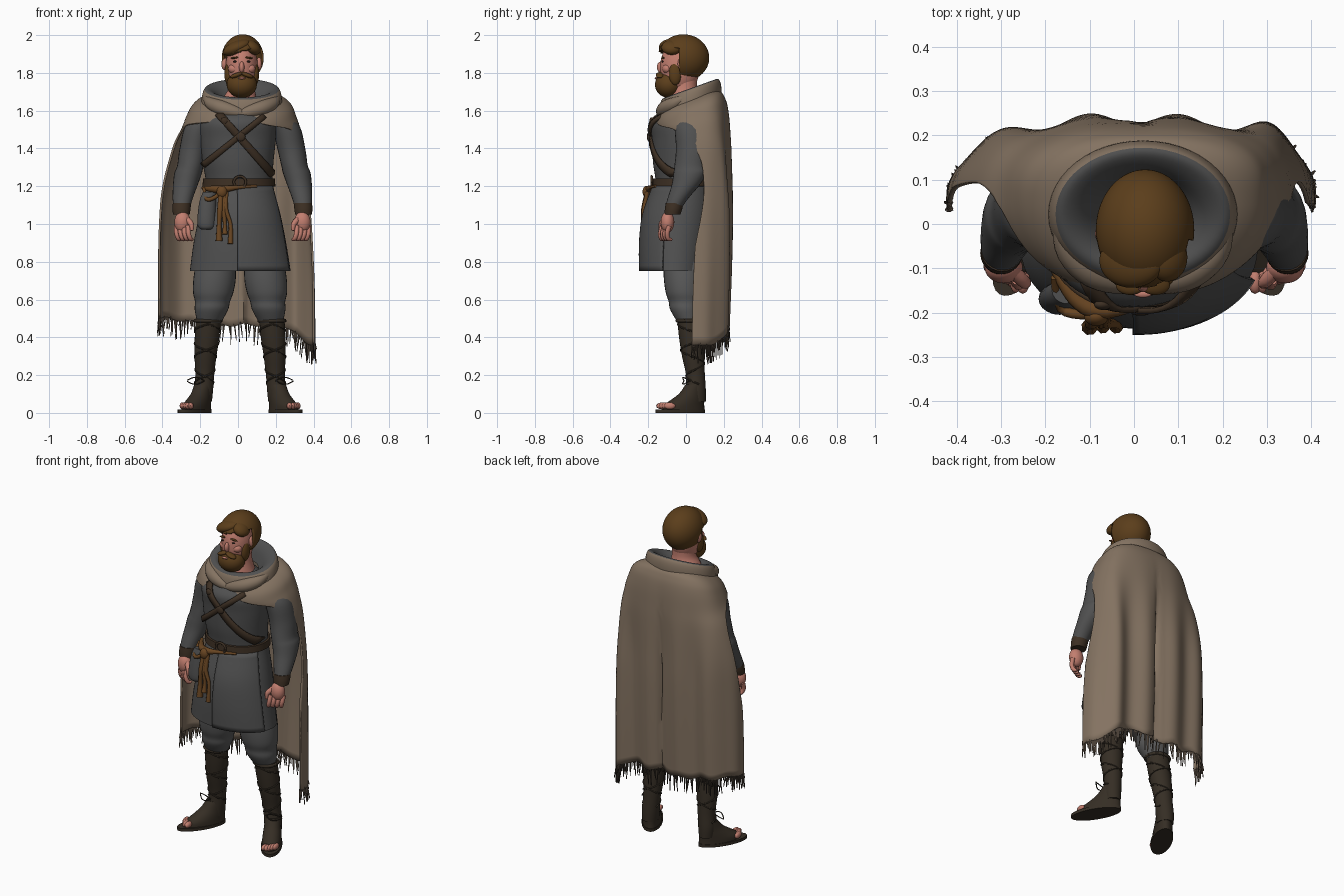
import bpy, bmesh, math, random
from mathutils import Vector, Matrix

random.seed(4)
if "Cube" in bpy.data.objects:
    bpy.data.objects.remove(bpy.data.objects["Cube"])

def material(name, *rgb):
    m = bpy.data.materials.new(name)
    m.use_nodes = True
    m.diffuse_color = (*rgb, 1)
    node = next(n for n in m.node_tree.nodes if n.type == 'BSDF_PRINCIPLED')
    node.inputs["Base Color"].default_value = (*rgb, 1)
    return m

TAN, GREY = material("cape tan", .23, .17, .12), material("tunic grey", .08, .08, .08)
TROUSER, BOOT = material("trouser grey", .1, .1, .1), material("boot brown", .036, .027, .018)
HAIR, SKIN = material("hair brown", .105, .048, .011), material("skin", .54, .21, .16)
SASH, STRAP = material("sash leather", .14, .06, .016), material("strap brown", .047, .029, .017)
FRINGE, DARK = material("fringe dark", .07, .052, .038), material("eye dark", .04, .025, .02)

def finish(name, bm, mat, solid=0):
    bmesh.ops.recalc_face_normals(bm, faces=bm.faces[:])
    me = bpy.data.meshes.new(name)
    bm.to_mesh(me)
    bm.free()
    me.materials.append(mat)
    me.shade_smooth()
    me.set_sharp_from_angle(angle=math.radians(50))
    ob = bpy.data.objects.new(name, me)
    bpy.context.collection.objects.link(ob)
    if solid:
        mod = ob.modifiers.new("thickness", 'SOLIDIFY')
        mod.thickness, mod.offset = solid, 0

def grid(name, rows, mat, wrap=True, cap=True, solid=0):
    """Skin a list of point rows; wrap closes each row into a ring."""
    bm = bmesh.new()
    vs = [[bm.verts.new(p) for p in row] for row in rows]
    n = len(rows[0])
    for a, b in zip(vs, vs[1:]):
        for i in range(n if wrap else n - 1):
            j = (i + 1) % n
            bm.faces.new((a[i], a[j], b[j], b[i]))
    if wrap and cap:
        bm.faces.new(vs[0])
        bm.faces.new(vs[-1])
    finish(name, bm, mat, solid)

def spline(rows, k=4):
    """Catmull-Rom through tuples."""
    out, last = [], len(rows) - 1
    for i in range(last):
        p = [rows[max(0, min(last, i + d))] for d in (-1, 0, 1, 2)]
        for t in (j/k for j in range(k)):
            out.append(tuple(.5 * (2*b + (c-a)*t + (2*a-5*b+4*c-d)*t*t + (3*b-a-3*c+d)*t**3) for a, b, c, d in zip(*p)))
    return out + [tuple(rows[-1])]

def loft(name, rows, mat, n=32, tilt=0, cap=True, mtx=Matrix()):
    """Stack ellipses given as (cx, cy, z, rx, ry)."""
    turn = [(math.cos(2*math.pi*i/n), math.sin(2*math.pi*i/n)) for i in range(n)]
    grid(name, [[mtx @ Vector((x + rx*c, y + ry*s, z + tilt*ry*s)) for c, s in turn] for x, y, z, rx, ry in rows], mat, cap=cap)

def sweep(name, pts, radii, mat, n=8, k=4):
    """Round tube along a path with a radius at each point."""
    path, rows = spline([(*p, r) for p, r in zip(pts, radii)], k), []
    for i, q in enumerate(path):
        t = Vector(path[min(i+1, len(path)-1)][:3]) - Vector(path[max(i-1, 0)][:3])
        u = t.cross(Vector((.3, .9, .13))).normalized()
        v = t.cross(u).normalized()
        rows.append([Vector(q[:3]) + q[3]*(u*math.cos(a) + v*math.sin(a)) for a in (2*math.pi*j/n for j in range(n))])
    grid(name, rows, mat)

def blob(name, c, r, mat, turn=0, keep=lambda c: True, solid=0, seg=32):
    bm = bmesh.new()
    m = Matrix.Translation(c) @ Matrix.Rotation(turn, 4, 'Y') @ Matrix.Diagonal((*r, 1))
    bmesh.ops.create_uvsphere(bm, u_segments=seg, v_segments=seg*2//3, radius=1, matrix=m)
    bmesh.ops.delete(bm, geom=[f for f in bm.faces if not keep(f.calc_center_median())], context='FACES')
    finish(name, bm, mat, solid)

def row_at(rows, z):
    for a, b in zip(rows, rows[1:]):
        if b[2] <= z <= a[2]:
            return [p + (q - p) * (a[2] - z) / max(a[2] - b[2], 1e-6) for p, q in zip(a, b)]
    return rows[0] if z > rows[0][2] else rows[-1]

def on(rows, a, z, off):
    """Point on a loft at an angle and height, pushed out by off."""
    cx, cy, _, rx, ry = row_at(rows, z)
    return Vector((cx + (rx+off)*math.cos(a), cy + (ry+off)*math.sin(a), z))

# Tunic with flared, overlapping skirt
tunic = spline([(.015, .0, 1.655, .085, .085), (.01, 0, 1.6, .16, .13), (0, -.02, 1.54, .2, .165),
                (0, -.02, 1.45, .2, .16), (0, -.015, 1.33, .188, .16), (.005, -.01, 1.24, .177, .152),
                (.005, -.01, 1.2, .18, .155), (.01, -.035, 1.05, .215, .183),
                (.01, -.05, .9, .245, .185), (.012, -.057, .75, .267, .178)], 5)
loft("tunic", tunic + [(.012, -.057, .76, .245, .16)], GREY, 56)
grid("skirt_overlap", [[on(tunic, math.radians(-93 + 4*j), 1.2 - .028*i, .008) for j in range(19)] for i in range(17)],
     GREY, wrap=False, solid=.012)

# Belt, buckle and crossed straps
grid("belt", [[on(tunic, math.radians(6*i), z, o) for i in range(60)]
              for z, o in ((1.198, .002), (1.2, .013), (1.24, .013), (1.242, .002))], STRAP, cap=False)
sweep("belt_buckle", [(.01 + .032*math.cos(a), -.182, 1.222 + .03*math.sin(a))
                      for a in (math.pi*i/6 for i in range(13))], [.007]*13, STRAP)
def strap(name, x0, z0, x1, z1, w, off):
    d, rows = Vector((x1-x0, z1-z0)).normalized(), []
    for x, z in ((x0 + (x1-x0)*i/24, z0 + (z1-z0)*i/24) for i in range(25)):
        rows.append([])
        for px, pz in ((x - d.y*s, z + d.x*s) for s in (-w, 0, w)):
            cx, _, _, rx, _ = row_at(tunic, pz)
            rows[-1].append(on(tunic, -math.acos(max(-1, min(1, (px-cx)/rx))), pz, off))
    grid(name, rows, STRAP, wrap=False, solid=.012)
strap("chest_strap_long", -.1, 1.585, .178, 1.26, .019, .008)
strap("chest_strap_short", .135, 1.575, -.175, 1.31, .015, .012)
blob("strap_buckle", (.015, -.197, 1.462), (.024, .01, .024), STRAP, .8)
blob("upper_strap_buckle", (-.07, -.182, 1.545), (.022, .012, .018), STRAP, .8)

# Pouch and knotted sash on the right hip
loft("pouch", spline([(-.15, -.15, 1.17, .035, .03), (-.16, -.16, 1.12, .044, .033), (-.167, -.168, 1.03, .048, .036),
                      (-.167, -.17, .985, .044, .033), (-.167, -.17, .97, .025, .02)]), GREY, 20)
sweep("sash_band", [(-.185, -.09, 1.19), (-.135, -.165, 1.185), (-.08, -.195, 1.185), (.01, -.185, 1.195), (.1, -.16, 1.2)],
      [.01, .018, .02, .01, .007], SASH)
sweep("sash_loop", [(-.18, -.12, 1.19), (-.165, -.19, 1.13), (-.11, -.205, 1.15), (-.09, -.2, 1.19)],
      [.008, .011, .011, .012], SASH)
blob("sash_knot", (-.085, -.208, 1.17), (.028, .022, .032), SASH)
for i, (x0, x1, z1, w) in enumerate([(-.09, -.1, .91, .016), (-.07, -.07, .945, .013), (-.06, -.04, .895, .013)]):
    sweep("sash_tail_%d" % i, [(x0, -.205, 1.17), (x0-.005, -.222, 1.08), (x1, -.226, 1.0), (x1, -.232, z1)],
          [w*.8, w, w*.8, w*1.2], SASH)

# Arms, hands and legs, mirrored with a small stance offset
for side, word in ((-1, "right"), (1, "left")):
    def rows_for(rows, shift):
        return spline([(side*r[0] + (shift if side > 0 else 0), *r[1:]) for r in rows], 5)
    def at(x, y, z):
        return (side*x + (.047 if side > 0 else 0), y, z)
    loft(word + "_sleeve", rows_for([(.15, .02, 1.585, .05, .06), (.205, .025, 1.52, .073, .085), (.235, .035, 1.4, .074, .088),
         (.252, .025, 1.31, .07, .086), (.264, .022, 1.27, .073, .088), (.278, 0, 1.21, .066, .075),
         (.292, -.04, 1.14, .054, .056), (.298, -.065, 1.09, .045, .045)], .047), GREY, 24)
    cuff = rows_for([(.297, -.06, 1.112, .048, .047), (.299, -.066, 1.08, .048, .046), (.3, -.072, 1.05, .044, .042)], .047)
    loft(word + "_cuff", cuff, STRAP, 24)
    blob(word + "_palm", at(.294, -.098, 1.01), (.043, .036, .056), SKIN)
    for k in range(4):
        x, y = .327 - .021*k, -.088 - .012*k
        sweep("%s_finger_%d" % (word, k), [at(x, y, .99), at(x-.002, y-.012, .95), at(x-.012, y-.006, .922),
              at(x-.022, y+.012, .918)], [.014, .013, .012, .008], SKIN)
    sweep(word + "_thumb", [at(.275, -.105, 1.03), at(.248, -.13, 1.0), at(.244, -.136, .965)], [.017, .015, .009], SKIN)
    # Baggy trousers tucked into wrapped boots
    loft(word + "_trouser_leg", rows_for([(.115, -.01, .84, .1, .11), (.123, -.01, .72, .112, .108), (.131, -.008, .64, .107, .1),
         (.135, -.002, .59, .093, .09), (.141, 0, .545, .088, .083), (.153, .015, .475, .062, .057)], .022), TROUSER, 28)
    boot = rows_for([(.157, .016, .5, .067, .062), (.164, .025, .4, .065, .062), (.172, .037, .3, .058, .058),
                     (.176, .05, .2, .05, .05), (.182, .052, .12, .05, .053), (.183, .052, .06, .045, .053)], .022)
    loft(word + "_boot_shaft", boot, BOOT, 28)
    for d in (-1, 1):
        sweep("%s_boot_wrap_%d" % (word, d), [on(boot, d*i*.5 - 1.57, .47 - .011*i, 0) for i in range(30)], [.005]*30, BOOT, 6, 2)
        sweep("%s_lace_end_%d" % (word, d), [on(boot, -1.57 + .4*side*i, .17 + .018*d*math.sin(i), .012 + .012*i)
              for i in range(4)], [.003]*4, BOOT, 6)
    sweep(word + "_boot_cuff", [on(boot, i*.54, .488, .001) for i in range(13)], [.01]*13, BOOT)
    # Open-toed foot turned outward
    m = (Matrix.Translation((boot[-1][0], .05, 0)) @ Matrix.Rotation(side*math.radians(30), 4, 'Z')
         @ Matrix.Translation((0, -.05, 0)))
    loft(word + "_sole", [(0, -.043, z, .059, .148) for z in (0, .018)], BOOT, 32, mtx=m)
    loft(word + "_foot", spline([(0, -.025, .012, .055, .127), (0, -.022, .04, .054, .122), (0, .003, .07, .051, .097),
         (0, .028, .105, .047, .07), (0, .047, .15, .046, .052)]), BOOT, 32, mtx=m)
    for k in range(5):
        c = m @ Vector((side*(-.03 + .015*k), -.145 + .007*abs(k-1), .037))
        blob("%s_toe_%d" % (word, k), c, (.013 if k else .016, .03, .018), SKIN, seg=12)

# Cape wrapping the shoulders and falling behind, with vertical folds
def smooth(t):
    t = max(0, min(1, t))
    return t*t*(3 - 2*t)
def cape_point(row, u):
    z, xl, xr, yb, yf, ar, al = row
    a = math.radians(-ar + (ar + al)*u)
    s, c = math.sin(a), math.cos(a)
    x, y = (xl + xr)/2 + (xr - xl)/2*math.copysign(abs(s)**.8, s), .05 + (.05 - yf)*c
    if c > 0:
        fold = .013*math.cos(10*math.pi*(x - .1)) - .022*math.exp(-((x - .02)/.014)**2) + .02*math.exp(-((x - .31)/.05)**2)
        y = .05 + (yb - .05)*c**(.78 if x < .02 else .62) + fold*smooth((1.65 - z)/.6)*min(1, c*2)
    if z < 1:
        hem = .465 - .1*smooth((x - .22)/.18) + .035*smooth((-.1 - x)/.3) + .008*math.sin(45*x)
        z = 1 - (1 - z)*(1 - hem)/.52
    return Vector((x, y, z + .3*(y - .03)*smooth((z - 1.45)/.15)))
cape_rows = spline([(1.67, -.14, .18, .15, -.09, 178, 178), (1.645, -.2, .24, .185, -.12, 178, 178),
                    (1.61, -.24, .28, .203, -.15, 168, 174), (1.56, -.268, .302, .218, -.155, 130, 152),
                    (1.5, -.295, .325, .227, -.13, 96, 122), (1.4, -.345, .348, .232, -.06, 82, 92),
                    (1.2, -.398, .368, .232, -.05, 82, 84), (1, -.413, .385, .232, -.05, 88, 88),
                    (.75, -.418, .4, .226, -.05, 96, 96), (.48, -.418, .405, .215, -.05, 101, 100)], 5)
grid("cape", [[cape_point(r, i/140) for i in range(141)] for r in cape_rows], TAN, wrap=False, solid=.011)

# Frayed hem
bm = bmesh.new()
for i in range(150):
    p = cape_point(cape_rows[-1], (i + random.random())/150) + Vector((0, 0, .012))
    tip = p + Vector((random.uniform(-.012, .012), random.uniform(-.012, .012), -random.uniform(.035, .115)))
    ends = [[bm.verts.new(q + Vector((w*math.cos(k*2.1), w*math.sin(k*2.1), 0))) for k in range(3)]
            for q, w in ((p, .0055), (tip, .0025))]
    for k in range(3):
        bm.faces.new((ends[0][k], ends[0][k-1], ends[1][k-1], ends[1][k]))
finish("cape_fringe", bm, FRINGE)

# Lowered hood around the neck: tan outside, wide grey lining
hood = spline([(.02, .022, 1.585, .2, .155), (.02, .022, 1.63, .213, .166), (.02, .022, 1.68, .21, .163),
               (.02, .022, 1.712, .197, .15), (.02, .022, 1.716, .172, .128), (.02, .02, 1.69, .135, .102), (.02, .02, 1.63, .09, .08)])
loft("hood", hood[:13], TAN, 48, tilt=.36, cap=False)
loft("hood_lining", hood[12:], GREY, 48, tilt=.36, cap=False)
for s, word in ((-1, "right"), (1, "left")):
    sweep(word + "_hood_fold", [(.02 + s*x, y, z) for x, y, z in
          ((.19, .0, 1.67), (.165, -.06, 1.64), (.11, -.105, 1.615), (.04, -.125, 1.595), (-.02, -.125, 1.58))],
          [.015, .032, .04, .034, .02], TAN, 16)

# Head, hair and beard
loft("neck", spline([(.01, -.005, 1.63, .1, .095), (.01, -.008, 1.67, .088, .085), (.02, -.01, 1.72, .068, .07),
                     (.02, -.01, 1.78, .065, .07)]), SKIN)
blob("head", (.02, -.032, 1.83), (.085, .105, .145), SKIN, seg=40)
blob("nose", (.02, -.133, 1.83), (.014, .021, .03), SKIN)
blob("hair", (.025, -.014, 1.88), (.105, .131, .118), HAIR, seg=72, solid=.012,
     keep=lambda c: c.z > 1.775 and (c.y > -.035 or c.z > 1.915 + .2*(c.x - .02)))
blob("hair_sweep_right", (-.005, -.082, 1.934), (.078, .062, .036), HAIR, turn=-.4)
blob("hair_sweep_left", (.075, -.075, 1.935), (.05, .055, .034), HAIR, turn=.6)
blob("beard", (.02, -.092, 1.738), (.08, .072, .07), HAIR)
blob("lips", (.02, -.158, 1.772), (.02, .008, .006), SKIN)
for s, word in ((-1, "right"), (1, "left")):
    blob(word + "_sideburn", (.02 + s*.07, -.057, 1.795), (.022, .034, .06), HAIR)
    blob(word + "_moustache", (.02 + s*.028, -.138, 1.788), (.035, .022, .012), HAIR, turn=s*.35)
    blob(word + "_ear", (.02 + s*.092, -.022, 1.848), (.016, .022, .034), SKIN)
    blob(word + "_cheek", (.02 + s*.04, -.098, 1.822), (.032, .028, .026), SKIN)
    blob(word + "_eye", (.02 + s*.035, -.124, 1.86), (.012, .006, .005), DARK)
    blob(word + "_eyebrow", (.02 + s*.036, -.122, 1.88), (.024, .008, .005), HAIR, turn=s*.12)
